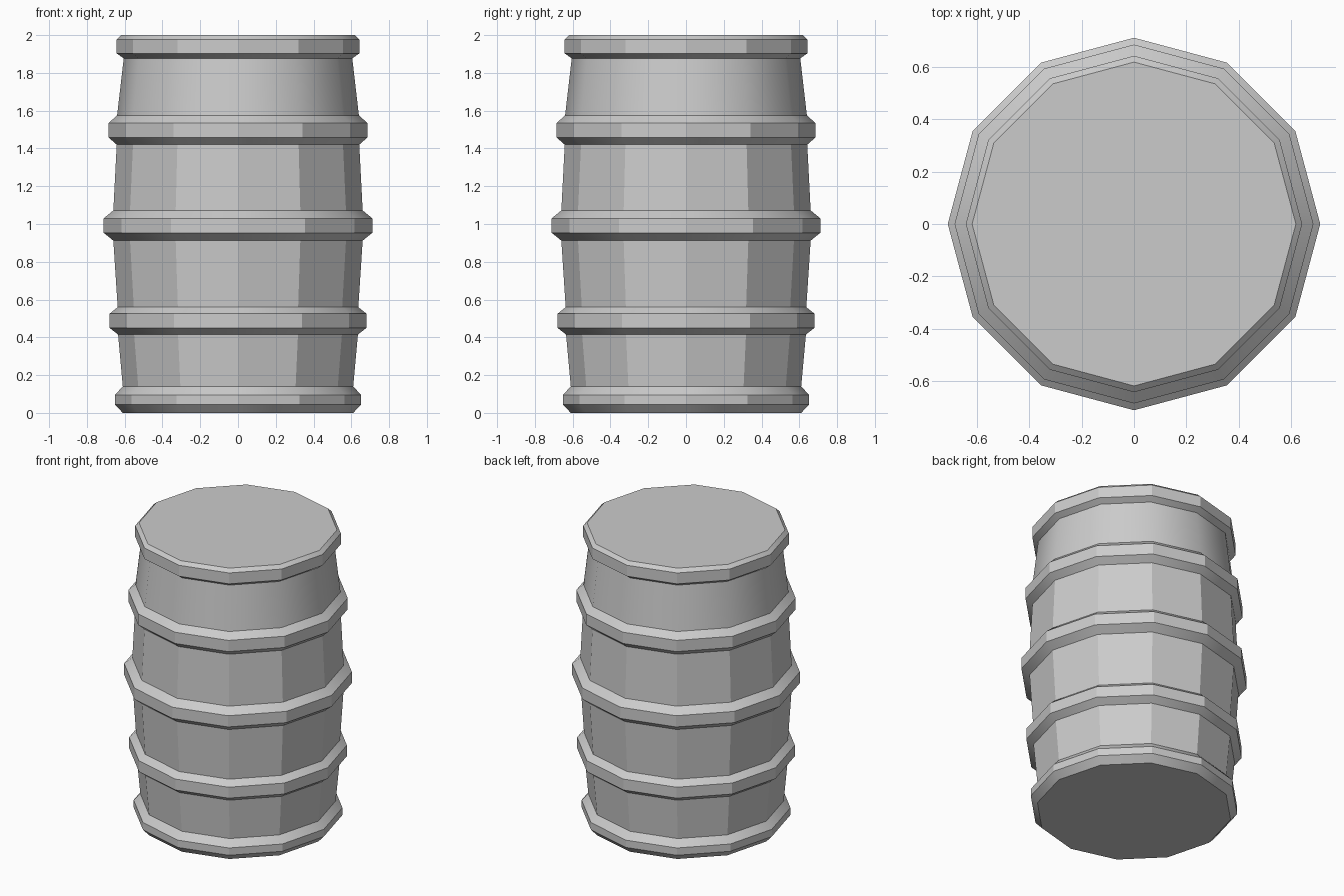
import bpy, bmesh
from math import cos, sin, pi, radians

if "Cube" in bpy.data.objects:
    bpy.data.objects.remove(bpy.data.objects["Cube"])

SIDES = 12

# Hoops, bottom to top: each is four (radius, z) points; the staves run between them
hoops = [
    [(0.61, 0.0), (0.652, 0.045), (0.652, 0.095), (0.61, 0.14)],
    [(0.635, 0.415), (0.68, 0.45), (0.68, 0.525), (0.637, 0.56)],
    [(0.66, 0.912), (0.711, 0.953), (0.711, 1.03), (0.66, 1.072)],
    [(0.642, 1.42), (0.685, 1.458), (0.685, 1.535), (0.64, 1.575)],
    [(0.605, 1.877), (0.642, 1.903), (0.642, 1.978), (0.618, 2.0)],
]

# Barrel: one closed 12-sided lathe through all hoops and staves
bm = bmesh.new()
rings = [[bm.verts.new((r * cos(2 * pi * i / SIDES), r * sin(2 * pi * i / SIDES), z))
          for i in range(SIDES)]
         for hoop in hoops for r, z in hoop]
for low, high in zip(rings, rings[1:]):
    for i in range(SIDES):
        j = (i + 1) % SIDES
        bm.faces.new((low[i], low[j], high[j], high[i]))

# Flat bottom and lid
bm.faces.new(rings[0][::-1])
bm.faces.new(rings[-1])

mesh = bpy.data.meshes.new("barrel")
bm.to_mesh(mesh)
bm.free()
barrel = bpy.data.objects.new("barrel", mesh)
bpy.context.collection.objects.link(barrel)

# Soft staves, crisp hoop edges
bpy.context.view_layer.objects.active = barrel
barrel.select_set(True)
bpy.ops.object.shade_smooth_by_angle(angle=radians(29.85))
